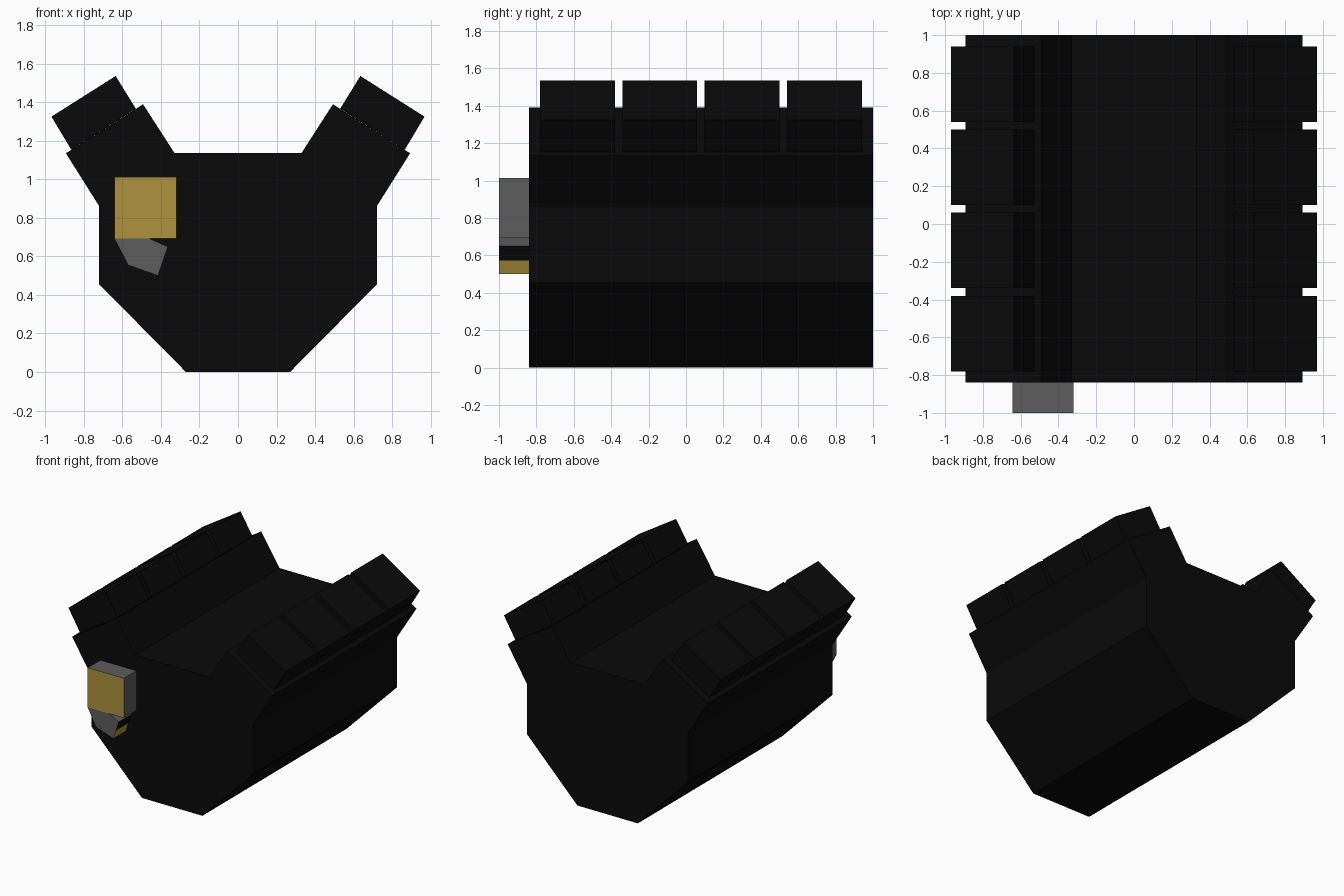
import bpy, bmesh

if "Cube" in bpy.data.objects:
    bpy.data.objects.remove(bpy.data.objects["Cube"])


def material(name, rgb):
    m = bpy.data.materials.new(name)
    m.diffuse_color = (*rgb, 1)
    m.use_nodes = True
    m.node_tree.nodes["Principled BSDF"].inputs["Base Color"].default_value = m.diffuse_color
    return m


BLACK = material("black_iron", (0.003, 0.003, 0.003))
GREY = material("grey_metal", (0.11, 0.11, 0.11))
YELLOW = material("brass_yellow", (0.42, 0.29, 0.047))


def extrude(name, profile, y0, y1, mats, rule=None):
    """Extrude an (x, z) profile along y; rule(face) gives the material slot."""
    bm = bmesh.new()
    face = bm.faces.new([bm.verts.new((x, y0, z)) for x, z in profile])
    geo = bmesh.ops.extrude_face_region(bm, geom=[face])["geom"]
    bmesh.ops.translate(bm, vec=(0, y1 - y0, 0),
                        verts=[g for g in geo if isinstance(g, bmesh.types.BMVert)])
    bmesh.ops.recalc_face_normals(bm, faces=bm.faces)
    bm.normal_update()
    if rule:
        for f in bm.faces:
            f.material_index = rule(f)
    me = bpy.data.meshes.new(name)
    bm.to_mesh(me)
    bm.free()
    for m in mats:
        me.materials.append(m)
    ob = bpy.data.objects.new(name, me)
    bpy.context.collection.objects.link(ob)
    return ob


# Engine block: half profile mirrored in x
half = [(0.27, 0), (0.72, 0.455), (0.72, 0.86), (0.893, 1.135),
        (0.865, 1.153), (0.535, 1.362), (0.493, 1.39), (0.33, 1.137)]
extrude("engine_block", half + [(-x, z) for x, z in reversed(half)],
        -0.84, 1.0, [BLACK])

# Four cylinder heads on each bank
head = [(0.865, 1.153), (0.968, 1.325), (0.635, 1.536), (0.53, 1.366)]
for side, sx in (("right", 1), ("left", -1)):
    for i in range(4):
        y = -0.78 + 0.44 * i
        extrude(f"{side}_cylinder_head_{i + 1}", [(sx * x, z) for x, z in head],
                y, y + 0.4, [BLACK])

# Accessory box on the front, with a yellow front face
extrude("accessory_box", [(-0.642, 0.693), (-0.32, 0.693), (-0.32, 1.013), (-0.642, 1.013)],
        -1.0, -0.84, [GREY, YELLOW], lambda f: 1 if f.normal.y < -0.9 else 0)

# Bent outlet below the box; its end is black above and yellow below


def outlet_rule(f):
    if f.normal.x > 0.8:
        return 1 if f.calc_center_median().z > 0.575 else 2
    return 0


extrude("outlet", [(-0.642, 0.693), (-0.57, 0.555), (-0.415, 0.5),
                   (-0.391, 0.572), (-0.364, 0.65), (-0.46, 0.693)],
        -1.0, -0.84, [GREY, BLACK, YELLOW], outlet_rule)
